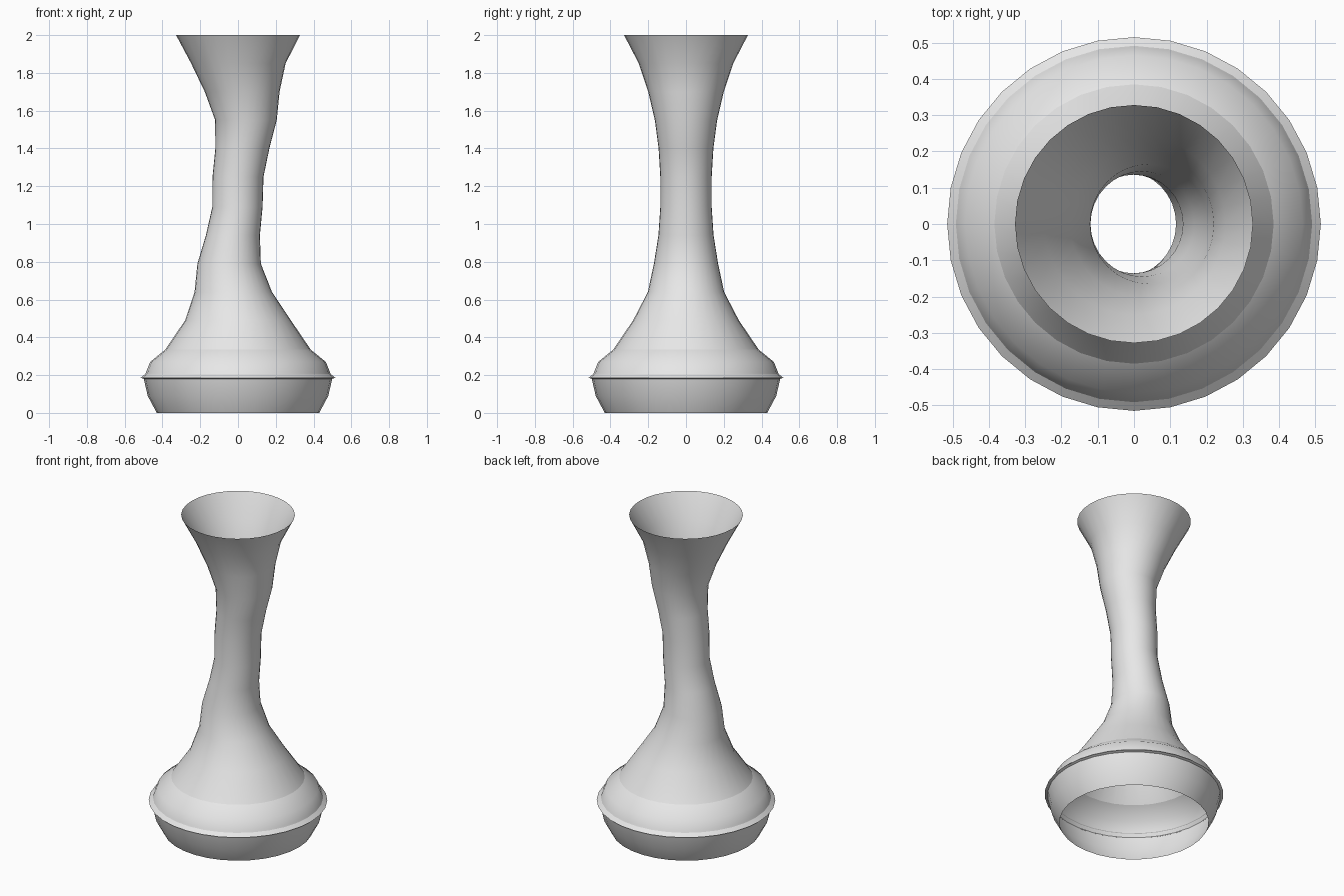
import bpy
import bmesh
import math

if "Cube" in bpy.data.objects:
    bpy.data.objects.remove(bpy.data.objects["Cube"])

SIDES = 32

# The single glaze colour
clay = bpy.data.materials.new("pale grey clay")
clay.diffuse_color = (0.8, 0.8, 0.8, 1.0)
clay.use_nodes = True
clay.node_tree.nodes["Principled BSDF"].inputs["Base Color"].default_value = clay.diffuse_color


def lathe(name, rings):
    """Open smooth shell through rings of (z, centre x, x radius, y radius)."""
    bm = bmesh.new()
    loops = []
    for z, cx, rx, ry in rings:
        loops.append([bm.verts.new((cx + rx * math.cos(a), ry * math.sin(a), z))
                      for a in (2 * math.pi * i / SIDES for i in range(SIDES))])
    for low, high in zip(loops, loops[1:]):
        for i in range(SIDES):
            j = (i + 1) % SIDES
            bm.faces.new((low[i], low[j], high[j], high[i]))
    me = bpy.data.meshes.new(name)
    bm.to_mesh(me)
    bm.free()
    me.materials.append(clay)
    ob = bpy.data.objects.new(name, me)
    bpy.context.collection.objects.link(ob)
    bpy.ops.object.select_all(action='DESELECT')
    ob.select_set(True)
    bpy.context.view_layer.objects.active = ob
    bpy.ops.object.shade_smooth_by_angle(angle=math.radians(40))
    return ob


# Swaying neck, flared at the mouth and at the foot
lathe("neck", [
    (0.335, 0.0, 0.385, 0.385),
    (0.49, 0.0, 0.28, 0.28),
    (0.64, -0.025, 0.205, 0.202),
    (0.79, -0.047, 0.168, 0.17),
    (0.94, -0.027, 0.143, 0.146),
    (1.09, -0.003, 0.133, 0.136),
    (1.25, 0.0, 0.135, 0.136),
    (1.40, 0.023, 0.143, 0.145),
    (1.55, 0.042, 0.163, 0.165),
    (1.70, 0.022, 0.198, 0.20),
    (1.85, 0.002, 0.25, 0.25),
    (2.0, 0.0, 0.328, 0.328),
])

# Rounded shoulder between neck and bowl
lathe("shoulder", [(z, 0, r, r) for z, r in
                   [(0.185, 0.50), (0.215, 0.487), (0.27, 0.465), (0.335, 0.385)]])

# Open-bottomed bowl
lathe("bowl", [(z, 0, r, r) for z, r in
               [(0.0, 0.43), (0.09, 0.478), (0.185, 0.50)]])

# Thin sharp lip around the widest point
lathe("lip", [(z, 0, r, r) for z, r in
              [(0.18, 0.498), (0.186, 0.515), (0.208, 0.488)]])
